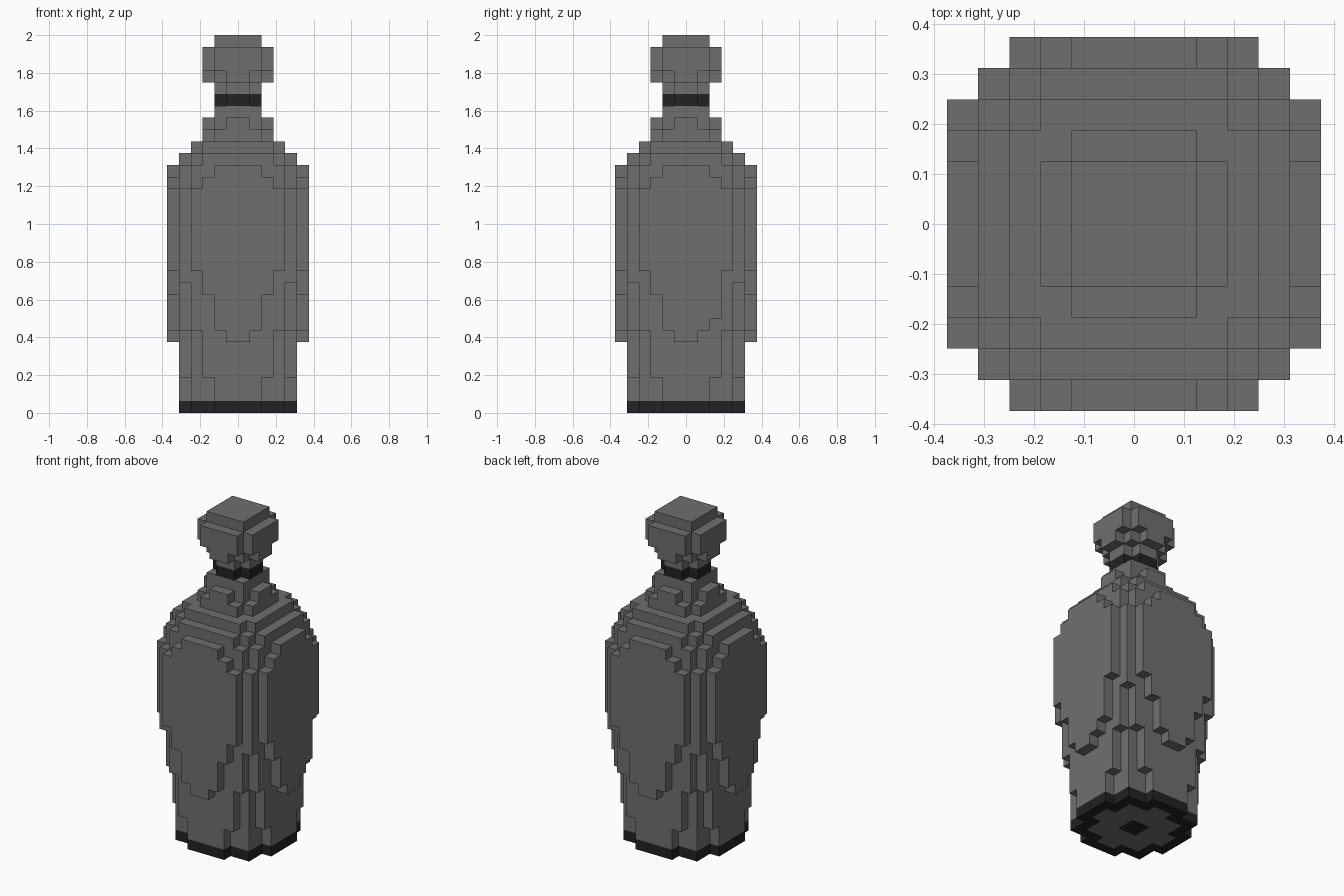
import bpy
import bmesh
from mathutils import Vector

cube = bpy.data.objects.get("Cube")
if cube:
    bpy.data.objects.remove(cube, do_unlink=True)

UNIT = 0.0625  # edge of one block


def make_material(name, value):
    mat = bpy.data.materials.new(name)
    mat.use_nodes = True
    color = (value, value, value, 1)
    mat.diffuse_color = color
    mat.node_tree.nodes["Principled BSDF"].inputs["Base Color"].default_value = color
    return mat


grey = make_material("grey", 0.159)
charcoal = make_material("charcoal", 0.016)

# Stacked discs of blocks: (number of layers, squared radius in blocks)
PARTS = {
    "base": [(1, 25.5)],
    "bottle_body": [(2, 25.5), (3, 28), (1, 31.5), (3, 34), (1, 38), (1, 41.5),
                    (7, 43), (1, 38), (1, 34), (1, 28), (1, 19), (1, 10),
                    (1, 7), (1, 5)],
    "neck_band": [(1, 3)],
    "stopper": [(1, 3), (1, 7), (2, 10), (1, 5)],
}


def disc(radius_sq, layer):
    span = range(-6, 6)
    return {(x, y, layer) for x in span for y in span
            if (x + 0.5) ** 2 + (y + 0.5) ** 2 < radius_sq}


# Fill every part with blocks
cells = {}
layer = 0
for part, steps in PARTS.items():
    cells[part] = set()
    for count, radius_sq in steps:
        for _ in range(count):
            cells[part] |= disc(radius_sq, layer)
            layer += 1

# Small irregular step low on one side
cells["bottle_body"] |= {(5, 2, 8), (5, 2, 9)}
solid = set().union(*cells.values())

AXES = [Vector((1, 0, 0)), Vector((0, 1, 0)), Vector((0, 0, 1))]


def build_part(name, blocks, materials, pick):
    """Skin the blocks with their exposed faces only."""
    bm = bmesh.new()
    for block in sorted(blocks):
        center = Vector(block) + Vector((0.5, 0.5, 0.5))
        for a in range(3):
            for sign in (-1, 1):
                n = AXES[a] * sign
                if tuple(int(c) for c in Vector(block) + n) in solid:
                    continue
                u, v = AXES[(a + 1) % 3] * sign, AXES[(a + 2) % 3]
                corners = [n - u - v, n + u - v, n + u + v, n - u + v]
                face = bm.faces.new([bm.verts.new((center + c / 2) * UNIT)
                                     for c in corners])
                face.material_index = pick(center, n)
    bmesh.ops.remove_doubles(bm, verts=bm.verts[:], dist=UNIT / 100)
    mesh = bpy.data.meshes.new(name)
    bm.to_mesh(mesh)
    bm.free()
    for mat in materials:
        mesh.materials.append(mat)
    obj = bpy.data.objects.new(name, mesh)
    bpy.context.collection.objects.link(obj)


def base_color(center, normal):
    # Grey ring on the underside, around a dark middle
    r_sq = center.x ** 2 + center.y ** 2
    return 1 if normal.z < 0 and 1 < r_sq < 14 else 0


build_part("base", cells["base"], [charcoal, grey], base_color)
for name, mat in (("bottle_body", grey), ("neck_band", charcoal), ("stopper", grey)):
    build_part(name, cells[name], [mat], lambda center, normal: 0)
